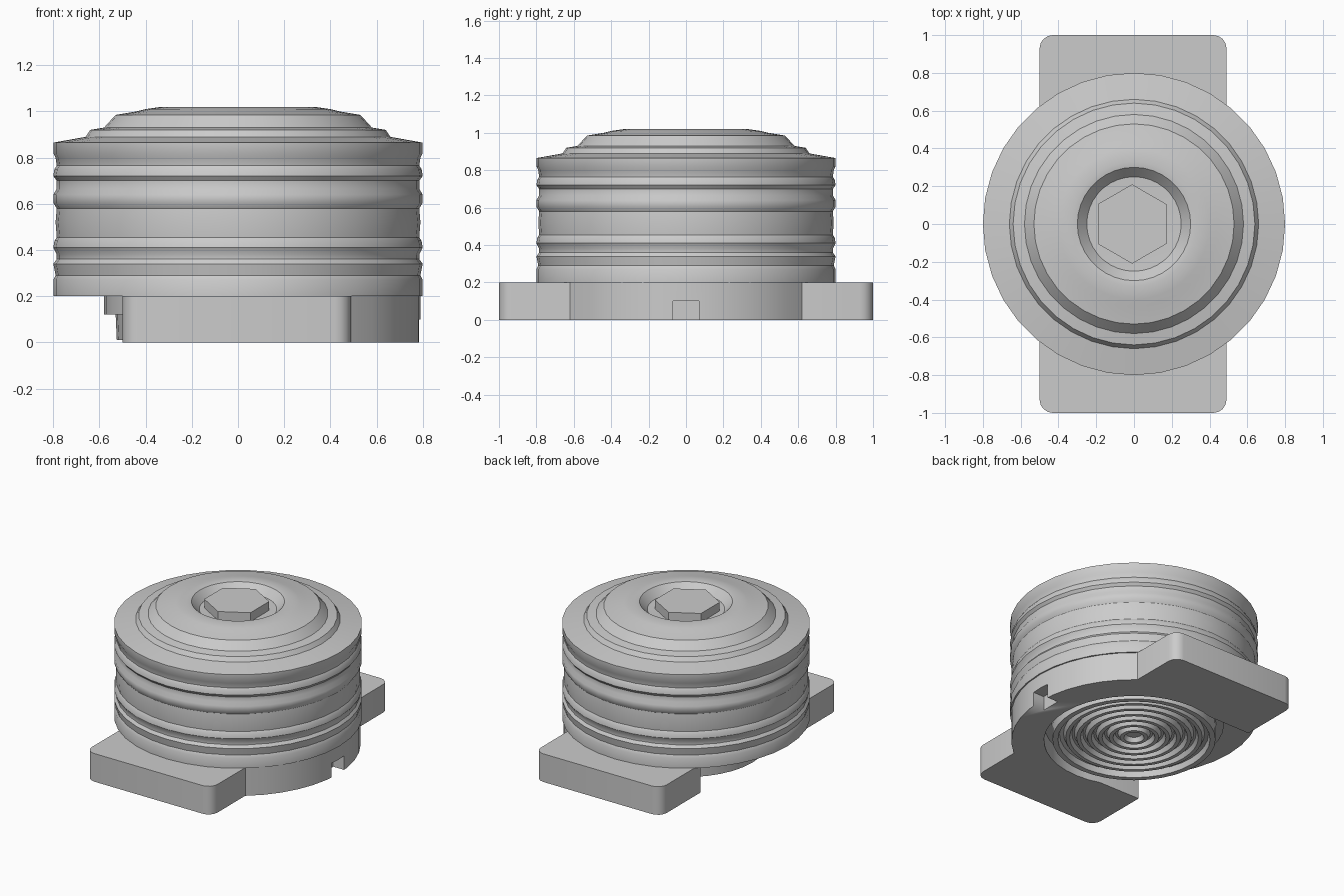
import bpy, bmesh, math

if "Cube" in bpy.data.objects:
    bpy.data.objects.remove(bpy.data.objects["Cube"])

SEG = 36


def finish(bm, name, angle=32):
    bmesh.ops.recalc_face_normals(bm, faces=bm.faces)
    me = bpy.data.meshes.new(name)
    bm.to_mesh(me)
    bm.free()
    ob = bpy.data.objects.new(name, me)
    bpy.context.collection.objects.link(ob)
    bpy.ops.object.select_all(action='DESELECT')
    ob.select_set(True)
    bpy.context.view_layer.objects.active = ob
    bpy.ops.object.shade_smooth_by_angle(angle=math.radians(angle))
    return ob


def lathe(name, profile, seg=SEG):
    """Revolve (radius, z) points that start and end on the axis."""
    bm = bmesh.new()
    vs = [bm.verts.new((r, 0, z)) for r, z in profile]
    es = [bm.edges.new(p) for p in zip(vs, vs[1:])]
    bmesh.ops.spin(bm, geom=vs + es, cent=(0, 0, 0), axis=(0, 0, 1),
                   angle=math.tau, steps=seg, use_duplicate=False)
    bmesh.ops.remove_doubles(bm, verts=bm.verts, dist=1e-4)
    return finish(bm, name)


def prism(name, outline, z0, z1):
    bm = bmesh.new()
    f = bm.faces.new([bm.verts.new((x, y, z0)) for x, y in outline])
    top = bmesh.ops.extrude_face_region(bm, geom=[f])['geom']
    for v in top:
        if isinstance(v, bmesh.types.BMVert):
            v.co.z = z1
    return finish(bm, name)


def arc(cx, cy, r, a0, a1, n):
    angles = [math.radians(a0 + (a1 - a0) * i / n) for i in range(n + 1)]
    return [(cx + r * math.cos(a), cy + r * math.sin(a)) for a in angles]


# Base plate: long tab with a round skirt on +x and an open bite on -x
c = 0.07
outline = [(-0.5, -0.55)]
outline += arc(-0.5 + c, -1 + c, c, 180, 270, 4)
outline += arc(0.49 - c, -1 + c, c, 270, 360, 4)
outline += arc(0, 0, 0.79, -51.6, 51.6, 12)
outline += arc(0.49 - c, 1 - c, c, 0, 90, 4)
outline += arc(-0.5 + c, 1 - c, c, 90, 180, 4)
outline += [(-0.5, 0.55)]
outline += arc(0, 0, 0.58, 108, -108, 24)
plate = prism("base_plate", outline, 0.0, 0.2)

# Small slot in the skirt edge
cutter = prism("slot_cutter", [(0.7, -0.07), (0.9, -0.07), (0.9, 0.07), (0.7, 0.07)], -0.1, 0.1)
cutter.hide_render = True
cutter.hide_viewport = True
cutter.display_type = 'WIRE'
mod = plate.modifiers.new("slot", 'BOOLEAN')
mod.operation = 'DIFFERENCE'
mod.solver = 'EXACT'
mod.object = cutter

# Round body with shallow grooves, stepped shoulder and recessed centre
lathe("drum_body", [
    (0, 0.2), (0.8, 0.2), (0.8, 0.27), (0.79, 0.29), (0.8, 0.34), (0.785, 0.36),
    (0.785, 0.38), (0.8, 0.41), (0.795, 0.44), (0.785, 0.455), (0.79, 0.52),
    (0.785, 0.58), (0.8, 0.605), (0.8, 0.64), (0.785, 0.665), (0.785, 0.7),
    (0.8, 0.72), (0.795, 0.75), (0.785, 0.765), (0.79, 0.8), (0.8, 0.82),
    (0.8, 0.865), (0.66, 0.89), (0.64, 0.92), (0.58, 0.93), (0.53, 0.985),
    (0.44, 1.0), (0.40, 1.01), (0.33, 1.02), (0.30, 1.015), (0.25, 0.96), (0, 0.95)])

# Hexagonal bolt in the centre of the top
prism("hex_bolt", arc(-0.01, 0, 0.21, 90, 390, 5), 0.94, 1.02)

# Underside insert: stepped disc with concentric ridges
ridges = []
for i in range(6):
    r = 0.05 + 0.07 * i
    ridges += [(r, 0.055), (r + 0.015, 0.025), (r + 0.04, 0.025), (r + 0.055, 0.055)]
lathe("underside_insert", [(0, 0.055)] + ridges + [
    (0.48, 0.05), (0.49, 0.01), (0.525, 0.01), (0.53, 0.12),
    (0.58, 0.12), (0.58, 0.21), (0, 0.21)])
